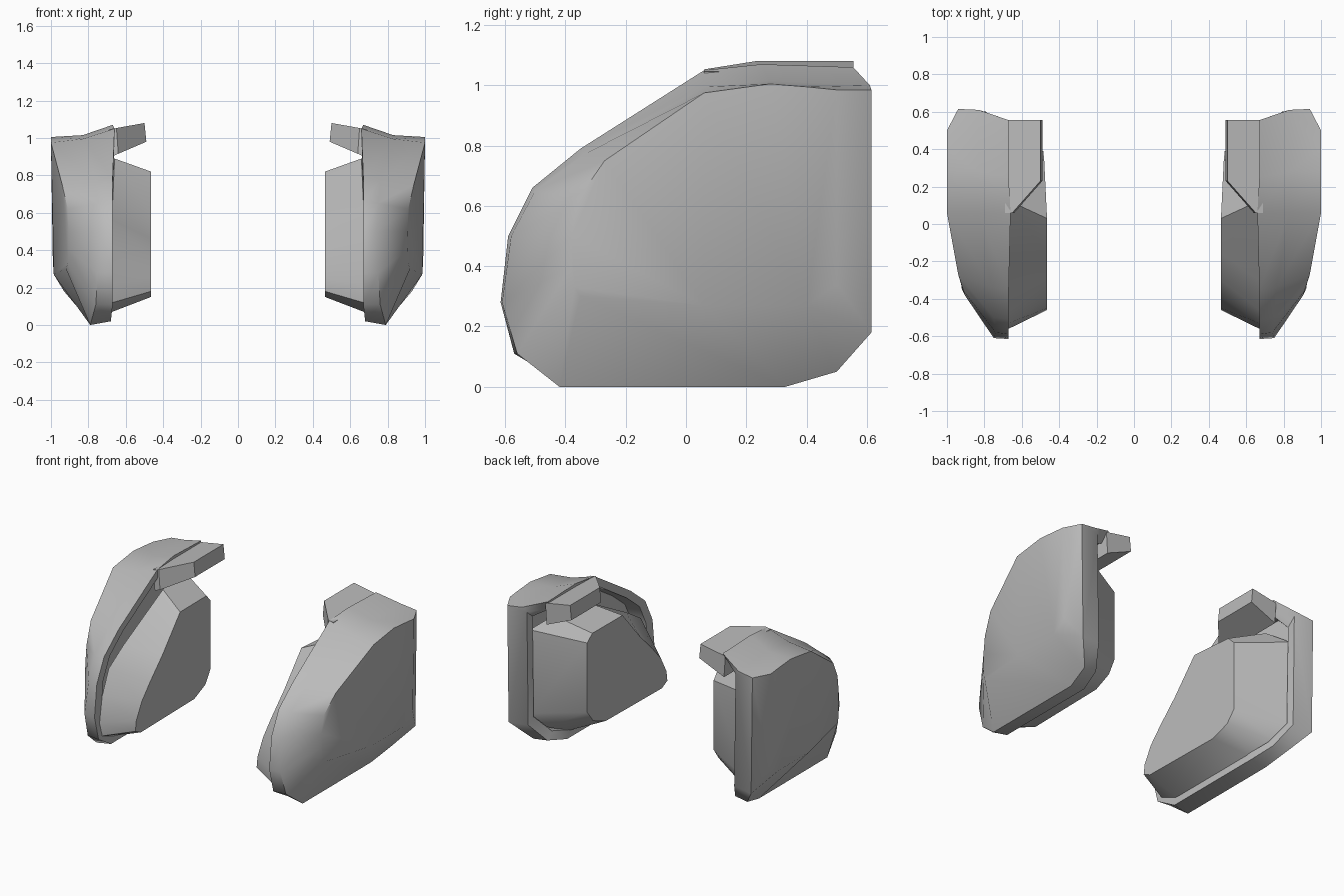
import bpy
import bmesh
from mathutils import Vector

cube = bpy.data.objects.get("Cube")
if cube:
    bpy.data.objects.remove(cube, do_unlink=True)

grey = bpy.data.materials.new("plain_grey")
grey.use_nodes = True
grey.diffuse_color = (.5, .5, .5, 1)
grey.node_tree.nodes["Principled BSDF"].inputs["Base Color"].default_value = grey.diffuse_color


def finish(name, bm, angle):
    """Turn a one-sided mesh into a smooth, mirrored object."""
    bmesh.ops.recalc_face_normals(bm, faces=bm.faces[:])
    mesh = bpy.data.meshes.new(name)
    bm.to_mesh(mesh)
    bm.free()
    mesh.materials.append(grey)
    obj = bpy.data.objects.new(name, mesh)
    bpy.context.collection.objects.link(obj)
    bpy.ops.object.select_all(action='DESELECT')
    obj.select_set(True)
    bpy.context.view_layer.objects.active = obj
    bpy.ops.object.shade_smooth_by_angle(angle=angle)
    mirror = obj.modifiers.new("other_side", 'MIRROR')
    mirror.use_mirror_merge = False
    return obj


def loft(bm, rings):
    """Join closed rings of equal length with quads, returning their vertices."""
    loops = [[bm.verts.new(point) for point in ring] for ring in rings]
    count = len(loops[0])
    for a, b in zip(loops, loops[1:]):
        for i in range(count):
            j = (i + 1) % count
            bm.faces.new((a[i], a[j], b[j], b[i]))
    return loops


def inset(ring, scale, shift):
    """Shrink a ring towards the middle of the side and move it sideways."""
    centre = Vector((0, .05, .5))
    result = []
    for x, y, z in ring:
        point = centre + (Vector((0, y, z)) - centre) * scale
        point.x = x + shift
        result.append(point)
    return result


# Shell rings run from the bottom front, along the bottom, up the back and over the top
outer_panel = [
    (.92, -.35, .3), (.985, .06, .27), (.985, .4, .27), (.99, .5, .34),
    (1, .5, .985), (1, .4, .995), (1, .28, 1.005), (1, .06, .975),
    (.94, -.27, .75), (.91, -.36, .62), (.905, -.38, .5), (.905, -.38, .4),
    (.91, -.37, .33)]
shoulder = [
    (.79, -.42, 0), (.79, .33, 0), (.82, .5, .05), (.93, .615, .18),
    (.94, .615, .985), (.83, .61, 1), (.83, .28, 1.015), (.83, .06, .995),
    (.76, -.34, .77), (.75, -.5, .65), (.74, -.58, .5), (.75, -.61, .28),
    (.76, -.56, .11)]
rim = [
    (.68, -.42, .02), (.68, .33, .02), (.72, .49, .06), (.79, .6, .19),
    (.8, .6, .97), (.67, .555, 1.06), (.67, .25, 1.07), (.66, .06, 1.05),
    (.67, -.35, .79), (.67, -.51, .66), (.67, -.59, .5), (.67, -.615, .28),
    (.67, -.57, .11)]

# Curved outer shell with a rolled inner rim
bm = bmesh.new()
loops = loft(bm, [outer_panel, shoulder, rim, inset(rim, .89, 0), inset(rim, .86, .1)])
panel = loops[0]
bm.faces.new(panel[1:8])
bm.faces.new(panel[7:] + panel[:2])
bm.faces.new(loops[-1])
finish("outer_shell", bm, .9)

# Overhanging top flange, thicker towards its root
plan = [(.69, .555), (.5, .555), (.5, .23), (.65, .06), (.69, .06)]
top = [(x, y, 1.08 - .18 * (x - .5)) for x, y in plan]
under = [(x - .01, y, z - .1 - .25 * (x - .5)) for x, y, z in top]
bm = bmesh.new()
for loop in loft(bm, [top, under]):
    bm.faces.new(loop)
finish("top_flange", bm, .5)

# Inner pad: broad flat face with bevelled borders, sloping away at the back
pad_base = [
    (.7, -.4, .06), (.7, .3, .06), (.75, .45, .13), (.82, .54, .24),
    (.82, .54, .82), (.72, .42, .9), (.66, .12, .89), (.67, -.3, .66),
    (.67, -.46, .56), (.67, -.53, .4), (.67, -.56, .22), (.67, -.53, .12)]
pad_face = [
    (.465, -.4, .15), (.475, .2, .15), (.48, .33, .2), (.485, .39, .28),
    (.485, .39, .76), (.48, .34, .81), (.465, .03, .82), (.465, -.16, .6),
    (.465, -.3, .46), (.465, -.39, .36), (.465, -.45, .25), (.465, -.46, .18)]
bm = bmesh.new()
for loop in loft(bm, [pad_base, pad_face]):
    bm.faces.new(loop)
finish("inner_pad", bm, .6)
